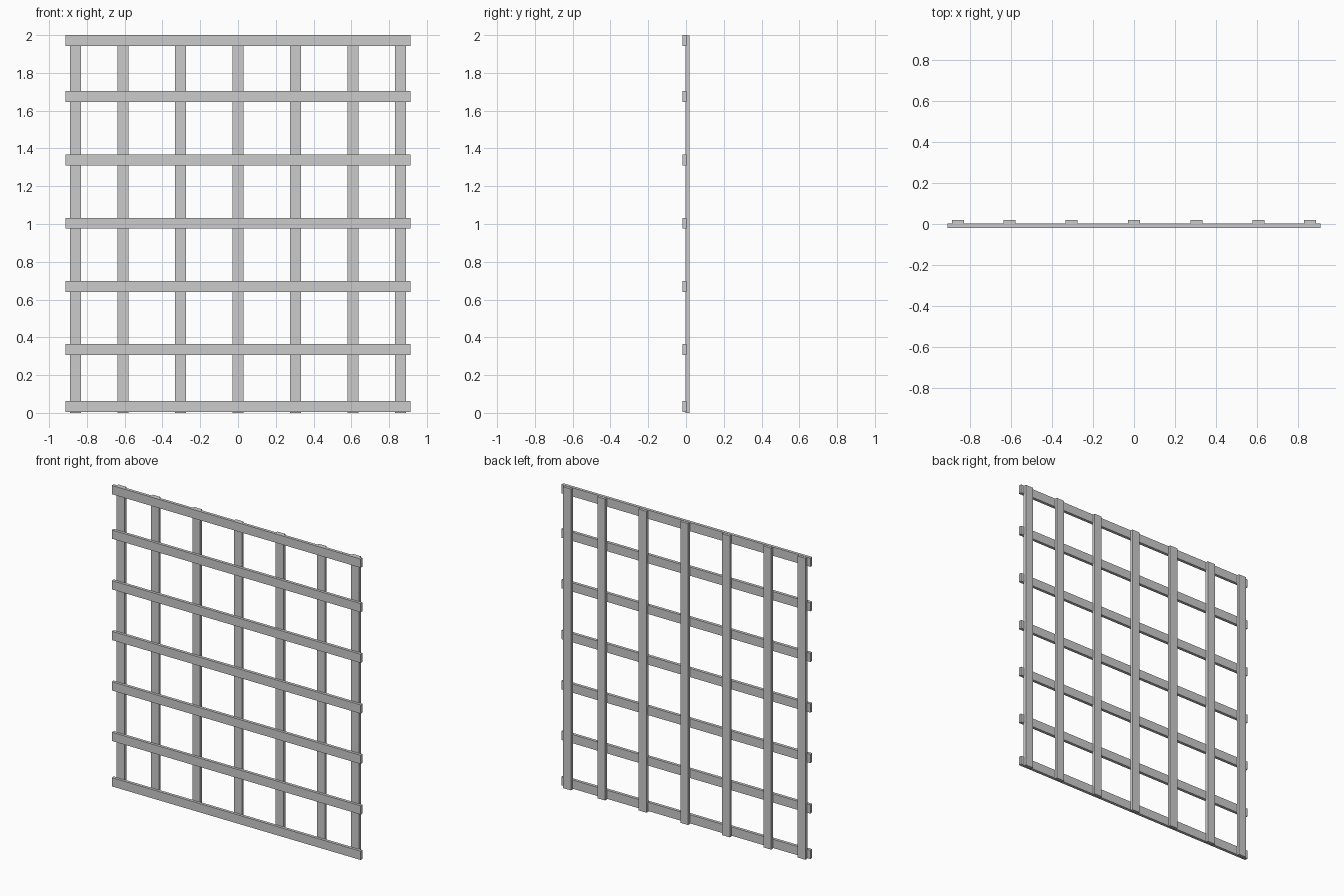
import bpy

if "Cube" in bpy.data.objects:
    bpy.data.objects.remove(bpy.data.objects["Cube"])


def slat(name, x0, x1, y0, y1, z0, z1):
    """Axis-aligned timber batten between two corners."""
    bpy.ops.mesh.primitive_cube_add(
        size=1, location=((x0 + x1) / 2, (y0 + y1) / 2, (z0 + z1) / 2))
    ob = bpy.context.object
    ob.name = name
    ob.scale = (x1 - x0, y1 - y0, z1 - z0)
    bpy.ops.object.transform_apply(location=False, rotation=False, scale=True)
    return ob


W = 0.058      # batten width
HALF_Y = 0.0185  # half of the total depth
LAP = 0.0015   # slight overlap where battens cross

# Upright battens at the back
for i, x in enumerate((-0.86, -0.609, -0.305, 0, 0.305, 0.609, 0.86)):
    slat(f"upright_batten_{i + 1}", x - W / 2, x + W / 2,
         -LAP, HALF_Y, 0, 1.998)

# Horizontal battens at the front
for i, z in enumerate((0.034, 0.335, 0.67, 1.004, 1.34, 1.676, 1.971)):
    slat(f"cross_batten_{i + 1}", -0.913, 0.913,
         -HALF_Y, LAP, z - W / 2, z + W / 2)
